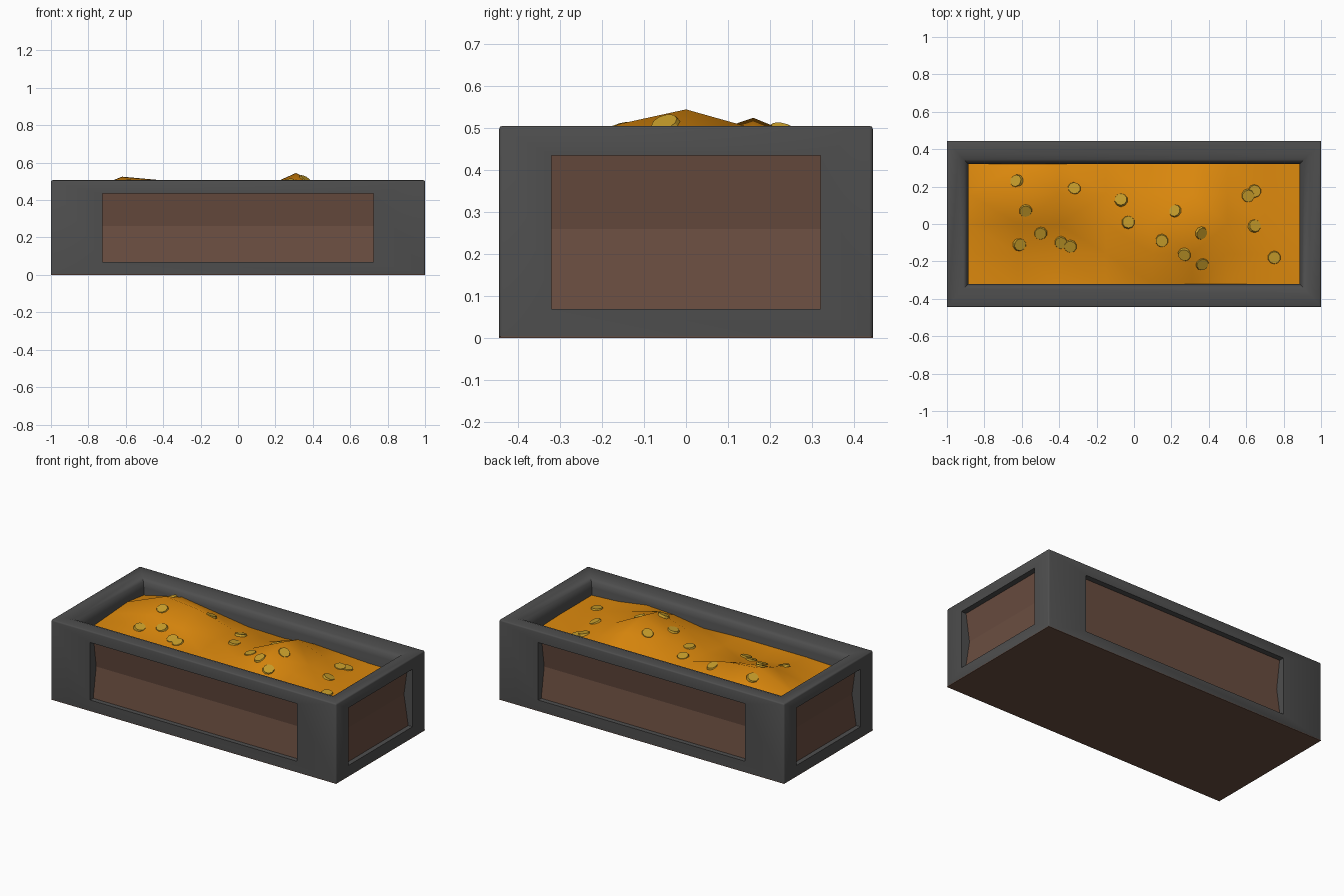
import bpy, bmesh, math, random
from mathutils import Vector, Matrix
from mathutils.bvhtree import BVHTree

if "Cube" in bpy.data.objects:
    bpy.data.objects.remove(bpy.data.objects["Cube"])

random.seed(4)


def material(name, rgb):
    m = bpy.data.materials.new(name)
    m.diffuse_color = (*rgb, 1)
    m.use_nodes = True
    m.node_tree.nodes["Principled BSDF"].inputs["Base Color"].default_value = m.diffuse_color
    return m


IRON = material("dark iron", (0.076, 0.076, 0.076))
WOOD = material("brown wood", (0.142, 0.074, 0.051))
GOLD = material("gold heap", (0.72, 0.25, 0.004))
COIN = material("yellow coin", (0.56, 0.33, 0.023))


def make(name, bm, mat, smooth=None):
    bmesh.ops.recalc_face_normals(bm, faces=bm.faces)
    me = bpy.data.meshes.new(name)
    bm.to_mesh(me)
    bm.free()
    ob = bpy.data.objects.new(name, me)
    bpy.context.collection.objects.link(ob)
    me.materials.append(mat)
    if smooth:
        bpy.ops.object.select_all(action='DESELECT')
        ob.select_set(True)
        bpy.context.view_layer.objects.active = ob
        bpy.ops.object.shade_smooth_by_angle(angle=math.radians(smooth))
    return ob


def box_bm(x0, x1, y0, y1, z0, z1):
    bm = bmesh.new()
    m = Matrix.Translation(((x0 + x1) / 2, (y0 + y1) / 2, (z0 + z1) / 2)) @ \
        Matrix.Diagonal((x1 - x0, y1 - y0, z1 - z0, 1))
    bmesh.ops.create_cube(bm, size=1, matrix=m)
    return bm


HX, HY, TOP = 1.0, 0.445, 0.506
IX, IY = 0.885, 0.32            # inner opening
Z0, Z1, ZM = 0.07, 0.435, 0.26  # panel window heights and crease
CUT = 0.09                      # window depth

# iron frame: block with a round-edged opening and four windows cut out
bm = box_bm(-HX, HX, -HY, HY, 0.004, TOP)
edges = [e for e in bm.edges if max(v.co.z for v in e.verts) > 0.1]
bmesh.ops.bevel(bm, geom=edges, offset=0.008, segments=2, profile=0.5, affect='EDGES')
frame = make("iron_frame", bm, IRON)


def cut(target, bm):
    c = make("cutter", bm, IRON)
    c.hide_render = True
    mod = target.modifiers.new("cut", 'BOOLEAN')
    mod.operation = 'DIFFERENCE'
    mod.solver = 'EXACT'
    mod.object = c
    bpy.context.view_layer.objects.active = target
    bpy.ops.object.select_all(action='DESELECT')
    target.select_set(True)
    bpy.ops.object.modifier_apply(modifier=mod.name)
    bpy.data.objects.remove(c, do_unlink=True)


# opening cutter: stacked rectangles that flare out at the top
rings = [(0.1, 0), (0.45, 0), (0.48, 0.01), (0.496, 0.026), (TOP + 0.001, 0.057)]
bm = bmesh.new()
loops = [[bm.verts.new((sx * (IX + o), sy * (IY + o), z))
          for sx, sy in ((-1, -1), (1, -1), (1, 1), (-1, 1))] for z, o in rings]
for a, b in zip(loops, loops[1:]):
    for i in range(4):
        j = (i + 1) % 4
        bm.faces.new((a[i], a[j], b[j], b[i]))
bm.faces.new(loops[0][::-1])
bm.faces.new(loops[-1])
cut(frame, bm)
for s in (-1, 1):
    a, b = sorted((s * (HX - CUT), s * 1.2))
    cut(frame, box_bm(a, b, -IY, IY, Z0, Z1))
    a, b = sorted((s * (HY - CUT), s * 0.7))
    cut(frame, box_bm(-0.725, 0.725, a, b, Z0, Z1))
bpy.ops.object.shade_smooth_by_angle(angle=math.radians(50))

# wooden bottom board
make("bottom_board", box_bm(-HX, HX, -HY, HY, 0, 0.004), WOOD)


# wooden side panels, creased inward at mid height
def panel(name, half_len, dist, angle):
    bm = bmesh.new()
    prof = [(0.03, Z0), (0.06, ZM), (0.035, Z1), (CUT, Z1), (CUT, Z0)]
    vs = [bm.verts.new((-half_len, -dist + d, z)) for d, z in prof]
    f = bm.faces.new(vs)
    r = bmesh.ops.extrude_face_region(bm, geom=[f])
    new = [g for g in r["geom"] if isinstance(g, bmesh.types.BMVert)]
    bmesh.ops.translate(bm, verts=new, vec=(2 * half_len, 0, 0))
    bmesh.ops.rotate(bm, verts=bm.verts, matrix=Matrix.Rotation(angle, 3, 'Z'))
    make(name, bm, WOOD)


panel("front_panel", 0.725, HY, 0)
panel("back_panel", 0.725, HY, math.pi)
panel("right_panel", IY, HX, math.pi / 2)
panel("left_panel", IY, HX, -math.pi / 2)

# gold heap: coarse height grid
xs = [-IX, -0.62, -0.40, -0.15, 0.10, 0.31, 0.50, 0.70, IX]
ys = [-IY, -0.16, 0, 0.16, IY]
hs = [[.40, .41, .41, .41, .40, .43, .44, .41, .40],
      [.40, .42, .40, .42, .45, .51, .46, .41, .40],
      [.41, .47, .44, .44, .45, .545, .45, .40, .40],
      [.42, .525, .505, .44, .43, .50, .43, .395, .395],
      [.40, .46, .43, .395, .39, .41, .40, .39, .39]]
bm = bmesh.new()
grid = [[bm.verts.new((x, y, hs[j][i])) for i, x in enumerate(xs)] for j, y in enumerate(ys)]
for j in range(len(ys) - 1):
    for i in range(len(xs) - 1):
        bm.faces.new((grid[j][i], grid[j][i + 1], grid[j + 1][i + 1], grid[j + 1][i]))
bmesh.ops.triangulate(bm, faces=bm.faces)
bm.normal_update()
tree = BVHTree.FromBMesh(bm)
make("gold_heap", bm, GOLD, 60)

# coins half sunk into the heap
spots = [(-.63, .23), (-.58, .07), (-.50, -.05), (-.61, -.11), (-.39, -.10), (-.34, -.12),
         (-.32, .19), (-.07, .13), (-.03, .01), (.15, -.09), (.22, .07), (.27, -.165),
         (.36, -.05), (.365, -.215), (.61, .15), (.645, .175), (.645, -.01), (.75, -.18)]
bm = bmesh.new()
for x, y in spots:
    loc, nor, _, _ = tree.ray_cast(Vector((x, y, 1)), Vector((0, 0, -1)))
    tilt = nor + Vector((random.uniform(-.15, .15), random.uniform(-.15, .15), 0))
    m = Matrix.Translation(loc) @ Vector((0, 0, 1)).rotation_difference(tilt).to_matrix().to_4x4()
    bmesh.ops.create_cone(bm, cap_ends=True, segments=10, radius1=0.038, radius2=0.032,
                          depth=0.014, matrix=m)
make("coins", bm, COIN, 30)
